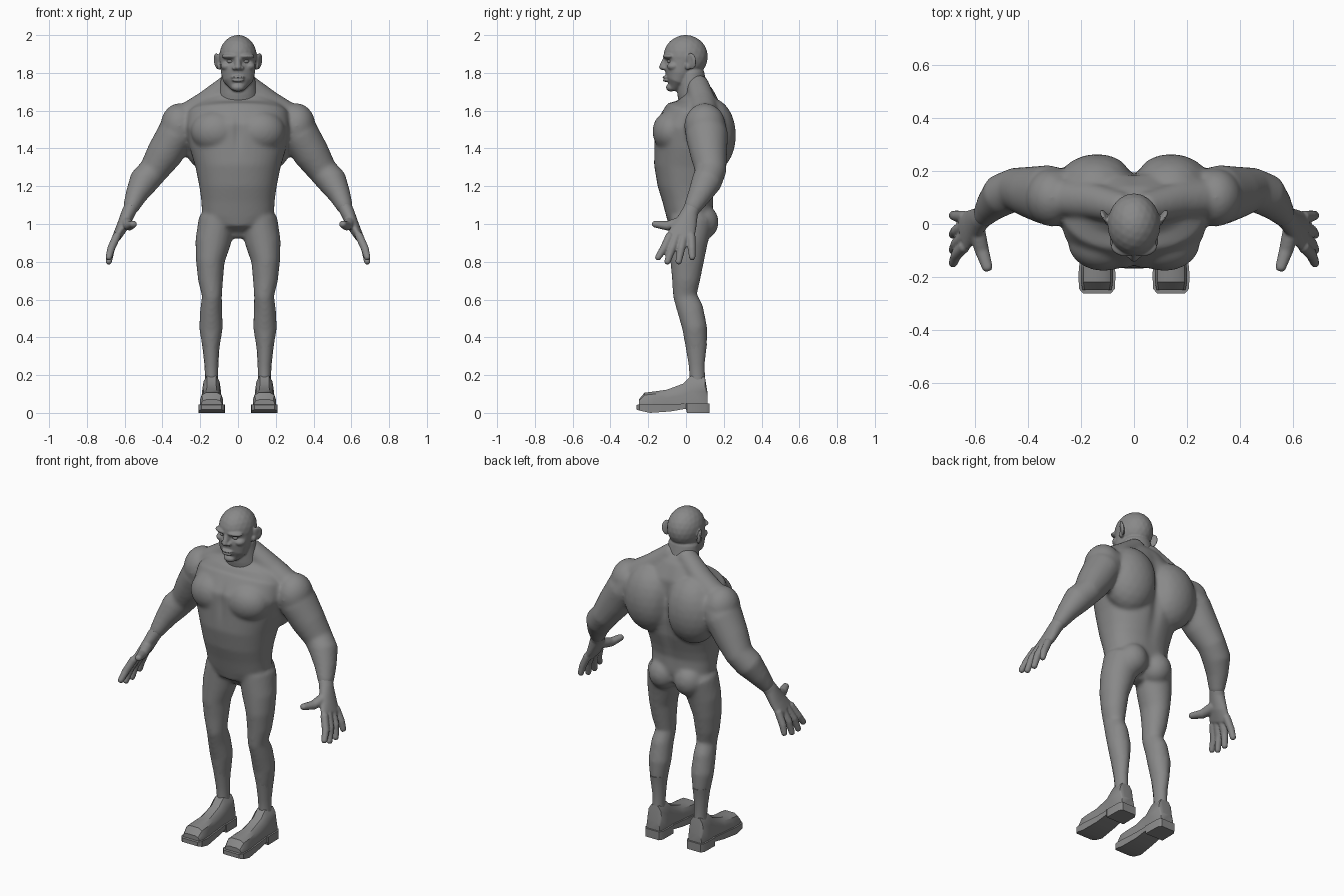
import bpy
import bmesh
from math import cos, sin, pi, exp, copysign
from mathutils import Vector, Matrix, Euler

cube = bpy.data.objects.get("Cube")
if cube:
    bpy.data.objects.remove(cube, do_unlink=True)

grey = bpy.data.materials.new("plain_grey")
grey.use_nodes = True
grey.diffuse_color = (0.25, 0.25, 0.25, 1)
grey.node_tree.nodes["Principled BSDF"].inputs["Base Color"].default_value = grey.diffuse_color


def skin(bm, rings):
    """Join a series of equal point loops into a closed solid."""
    loops = [[bm.verts.new(p) for p in ring] for ring in rings]
    count = len(loops[0])
    for low, high in zip(loops, loops[1:]):
        for i in range(count):
            j = (i + 1) % count
            bm.faces.new((low[i], low[j], high[j], high[i]))
    bm.faces.new(loops[0][::-1])
    bm.faces.new(loops[-1])


def tube(bm, rows, side=1, sides=24, square=1.0, dome=True, grow=0.0):
    """Limb through rows of (x, y, z, half width, half depth)."""
    centres = [Vector((side * r[0], r[1], r[2])) for r in rows]
    sizes = [(r[3] + grow, r[4] + grow) for r in rows]
    whole = (centres[-1] - centres[0]).normalized()
    ref = Vector((1, 0, 0)) if abs(whole.y) > 0.7 else Vector((0, 1, 0))
    rings = []

    def ring(centre, tangent, size):
        across = ref.cross(tangent).normalized()
        deep = tangent.cross(across)
        points = []
        for i in range(sides):
            a = 2 * pi * i / sides
            u = copysign(abs(cos(a)) ** square, cos(a))
            v = copysign(abs(sin(a)) ** square, sin(a))
            points.append(centre + across * u * size[0] + deep * v * size[1])
        rings.append(points)

    last = len(rows) - 1
    for i, centre in enumerate(centres):
        tangent = (centres[min(i + 1, last)] - centres[max(i - 1, 0)]).normalized()
        small = (sizes[i][0] * 0.6, sizes[i][1] * 0.6)
        bulge = tangent * min(sizes[i]) * 0.6
        if dome and i == 0:
            ring(centre - bulge, tangent, small)
        ring(centre, tangent, sizes[i])
        if dome and i == last:
            ring(centre + bulge, tangent, small)
    skin(bm, rings)


def blob(bm, centre, radii, side=1, turn=(0, 0, 0)):
    """Ellipsoid muscle or feature."""
    shape = Matrix.LocRotScale(Vector(centre), Euler(turn), Vector(radii))
    mirror = Matrix.Diagonal((side, 1, 1, 1))
    bmesh.ops.create_icosphere(bm, subdivisions=3, radius=1, matrix=mirror @ shape)


def finish(bm, name):
    bmesh.ops.recalc_face_normals(bm, faces=bm.faces[:])
    mesh = bpy.data.meshes.new(name)
    bm.to_mesh(mesh)
    bm.free()
    obj = bpy.data.objects.new(name, mesh)
    bpy.context.scene.collection.objects.link(obj)
    mesh.materials.append(grey)
    return obj


def fuse(obj, voxel, rounds):
    """Merge overlapping volumes into one smooth surface."""
    remesh = obj.modifiers.new("merge", "REMESH")
    remesh.mode = "VOXEL"
    remesh.voxel_size = voxel
    relax = obj.modifiers.new("relax", "SMOOTH")
    relax.factor = 0.5
    relax.iterations = rounds
    graph = bpy.context.evaluated_depsgraph_get()
    mesh = bpy.data.meshes.new_from_object(obj.evaluated_get(graph))
    obj.modifiers.clear()
    obj.data = mesh
    mesh.materials.clear()
    mesh.materials.append(grey)
    mesh.polygons.foreach_set("use_smooth", [True] * len(mesh.polygons))


def push(obj, centre, radii, depth):
    """Soft dent along y."""
    for v in obj.data.vertices:
        d = sum(((a - b) / r) ** 2 for a, b, r in zip(v.co, centre, radii))
        if d < 9:
            v.co.y += depth * exp(-d)


# Torso
bm = bmesh.new()
tube(bm, [(0, .02, .96, .07, .06), (0, .02, .99, .14, .11), (0, .02, 1.05, .19, .125),
          (0, .01, 1.13, .195, .135), (0, .005, 1.2, .205, .155), (0, .01, 1.3, .225, .18),
          (0, .02, 1.4, .255, .188), (0, .02, 1.5, .275, .19), (0, .05, 1.58, .27, .16),
          (0, .075, 1.64, .22, .115), (0, .065, 1.7, .12, .08)],
     sides=40, square=0.88)

# Chest, back, shoulder, arm, seat and leg muscles on both sides
for side in (1, -1):
    blob(bm, (.115, -.07, 1.49), (.135, .108, .115), side)
    blob(bm, (.14, .13, 1.47), (.16, .135, .2), side)
    blob(bm, (.31, .1, 1.52), (.1, .11, .12), side)
    blob(bm, (.085, .085, 1.01), (.088, .088, .095), side)
    tube(bm, [(.04, .06, 1.74, .06, .06), (.17, .09, 1.645, .06, .07),
              (.29, .1, 1.57, .06, .07)], side)
    tube(bm, [(.26, .1, 1.54, .1, .1), (.33, .11, 1.47, .1, .11), (.39, .12, 1.37, .093, .095),
              (.45, .13, 1.28, .075, .08), (.5, .11, 1.225, .076, .078),
              (.54, .07, 1.15, .055, .06), (.57, .03, 1.08, .038, .043)],
         side, grow=.003)
    tube(bm, [(.11, .03, 1.02, .095, .11), (.133, .015, .9, .09, .095), (.147, .005, .8, .072, .085),
              (.145, 0, .7, .062, .07), (.138, -.005, .62, .049, .06), (.142, .022, .55, .054, .066),
              (.143, .046, .45, .059, .062), (.143, .053, .36, .044, .054),
              (.14, .057, .25, .028, .032)], side, grow=.004)
body = finish(bm, "body")
fuse(body, .01, 10)
push(body, (0, .22, 1.4), (.035, .12, .22), -.018)
push(body, (0, -.17, 1.49), (.02, .06, .09), .01)

# Hands
bm = bmesh.new()
for side in (1, -1):
    tube(bm, [(.56, .04, 1.1, .038, .043), (.58, .02, 1.06, .037, .045),
              (.61, -.005, .99, .032, .062), (.64, -.028, .935, .024, .074)], side)
    tube(bm, [(.595, -.02, 1.01, .032, .032), (.575, -.1, .99, .025, .027),
              (.553, -.168, 1.0, .018, .02)], side)
    for base, tip, low in ((-.085, -.15, .82), (-.048, -.1, .797), (-.01, -.04, .797), (.028, .033, .82)):
        middle = (base + tip) / 2
        tube(bm, [(.64, base, .94, .022, .022), (.672, middle, .87, .021, .021),
                  (.685, tip, low, .017, .017)], side, sides=16)
fuse(finish(bm, "hands"), .006, 4)

# Head with neck, jaw and face
bm = bmesh.new()
blob(bm, (0, -.002, 1.886), (.1, .118, .115))
tube(bm, [(0, -.06, 1.73, .052, .038), (0, -.048, 1.755, .078, .06),
          (0, -.035, 1.8, .09, .08), (0, -.016, 1.86, .096, .098)], sides=32)
tube(bm, [(0, .06, 1.6, .12, .09), (0, .035, 1.7, .1, .082), (0, .022, 1.8, .086, .074)], sides=32)
blob(bm, (0, -.08, 1.723), (.035, .026, .022))
blob(bm, (0, -.106, 1.777), (.036, .02, .009))
blob(bm, (0, -.104, 1.761), (.033, .02, .009))
tube(bm, [(0, -.105, 1.88, .014, .015), (0, -.122, 1.838, .017, .018)], sides=16)
blob(bm, (0, -.12, 1.83), (.019, .024, .016))
for side in (1, -1):
    blob(bm, (.045, -.095, 1.888), (.045, .026, .014), side, (0, 0, .35))
    blob(bm, (.06, -.065, 1.835), (.032, .035, .024), side)
    blob(bm, (.018, -.112, 1.826), (.014, .018, .012), side)
    blob(bm, (.11, .028, 1.862), (.011, .03, .045), side, (0, .15, -.55))
    blob(bm, (.098, .01, 1.835), (.014, .015, .02), side)
head = finish(bm, "head")
fuse(head, .005, 5)
for x in (.042, -.042):
    push(head, (x, -.1, 1.862), (.024, .04, .013), .014)
    push(head, (x * 2.9, .02, 1.865), (.01, .012, .022), .006)
push(head, (0, -.12, 1.769), (.03, .03, .005), .006)

# Eyes
bm = bmesh.new()
for side in (1, -1):
    blob(bm, (.041, -.086, 1.861), (.018, .015, .01), side)
eyes = finish(bm, "eyes")
eyes.data.polygons.foreach_set("use_smooth", [True] * len(eyes.data.polygons))


def boot(side, name):
    centre = side * .14
    bm = bmesh.new()
    # Shaft with flared cuff
    tube(bm, [(.141, .06, .12, .04, .045), (.14, .06, .19, .034, .041), (.141, .056, .26, .037, .043),
              (.143, .054, .34, .044, .055), (.143, .054, .367, .048, .059)],
         side, sides=14, dome=False)
    # Foot upper: position along y, half width, height
    rings = []
    for y, w, top in ((.115, .044, .1), (.1, .048, .19), (.025, .05, .195), (-.015, .048, .155),
                      (-.1, .052, .123), (-.17, .06, .113), (-.22, .061, .107), (-.25, .054, .07)):
        mid = .035 + (top - .035) * .5
        half = [(w, .035), (w, mid), (w * .85, mid * .35 + top * .65), (w * .5, top)]
        outline = half + [(-x, z) for x, z in reversed(half)]
        rings.append([(centre + x, y, z) for x, z in outline])
    skin(bm, rings)
    # Sole with heel step and toe spring
    rings = []
    for y, w, low, top in ((.125, .045, 0, .05), (.105, .058, 0, .05), (.005, .06, 0, .05),
                           (0, .056, .022, .05), (-.08, .06, .008, .045), (-.19, .07, 0, .044),
                           (-.245, .068, .012, .045), (-.263, .052, .018, .042)):
        rings.append([(centre + x, y, z) for x, z in ((w, low), (w, top), (-w, top), (-w, low))])
    skin(bm, rings)
    obj = finish(bm, name)
    bpy.ops.object.select_all(action="DESELECT")
    obj.select_set(True)
    bpy.context.view_layer.objects.active = obj
    bpy.ops.object.shade_smooth_by_angle(angle=.6)


boot(1, "left_boot")
boot(-1, "right_boot")
